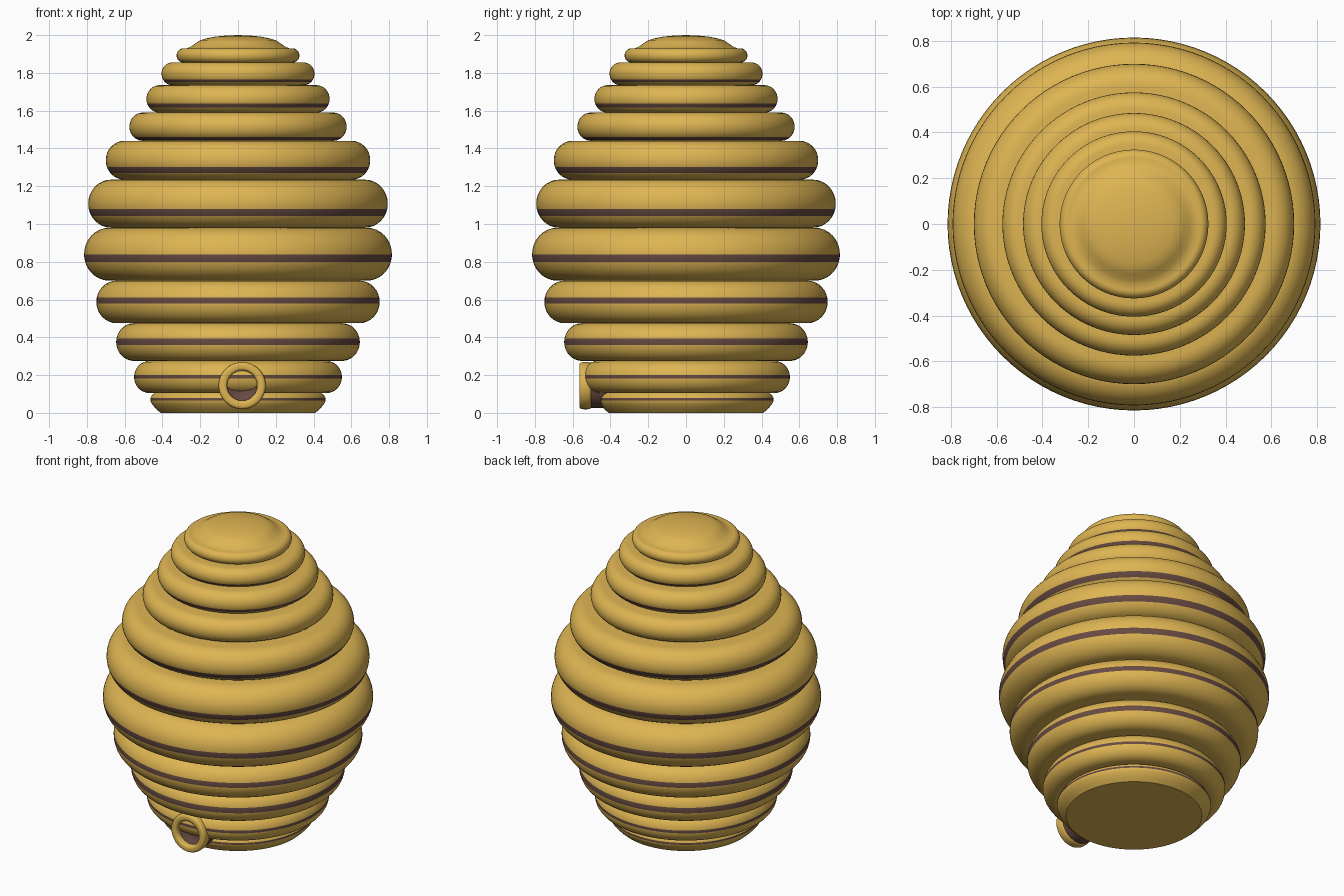
import bpy, bmesh, math

if "Cube" in bpy.data.objects:
    bpy.data.objects.remove(bpy.data.objects["Cube"])

def material(name, col):
    m = bpy.data.materials.new(name)
    m.diffuse_color = (*col, 1)
    m.use_nodes = True
    m.node_tree.nodes["Principled BSDF"].inputs["Base Color"].default_value = m.diffuse_color
    return m

STRAW = material("straw_gold", (0.73, 0.46, 0.085))
BROWN = material("dark_brown", (0.135, 0.068, 0.053))
SEG = 96

def lathe(name, profile, is_brown, axis="z", centre=(0, 0, 0), closed=False):
    """Spin (radius, height) points; is_brown(h) picks the band colour."""
    bm = bmesh.new()
    def place(r, h, k):
        a = 2 * math.pi * k / SEG
        if axis == "z":
            return (r * math.cos(a), r * math.sin(a), h)
        return (centre[0] + r * math.cos(a), h, centre[2] + r * math.sin(a))
    rows = []
    for r, h in profile:
        if r < 1e-6:
            rows.append([bm.verts.new(place(0, h, 0))] * SEG)
        else:
            rows.append([bm.verts.new(place(r, h, k)) for k in range(SEG)])
    n = len(rows)
    for i in range(n if closed else n - 1):
        a, b = rows[i], rows[(i + 1) % n]
        mid = (profile[i][1] + profile[(i + 1) % n][1]) / 2
        for k in range(SEG):
            j = (k + 1) % SEG
            vs = list(dict.fromkeys((a[k], a[j], b[j], b[k])))
            f = bm.faces.new(vs)
            f.material_index = 1 if is_brown(mid) else 0
    bmesh.ops.recalc_face_normals(bm, faces=bm.faces)
    me = bpy.data.meshes.new(name)
    bm.to_mesh(me)
    bm.free()
    ob = bpy.data.objects.new(name, me)
    bpy.context.collection.objects.link(ob)
    me.materials.append(STRAW)
    me.materials.append(BROWN)
    bpy.context.view_layer.objects.active = ob
    ob.select_set(True)
    bpy.ops.object.shade_smooth_by_angle(angle=math.radians(40))
    ob.select_set(False)
    return ob

# Straw coils: bottom z, top z, radius, stripe bottom, stripe top
COILS = [
    (0.105, 0.275, 0.55, 0.182, 0.2),
    (0.275, 0.475, 0.645, 0.36, 0.395),
    (0.475, 0.70, 0.75, 0.578, 0.61),
    (0.70, 0.98, 0.815, 0.80, 0.838),
    (0.98, 1.235, 0.793, 1.043, 1.08),
    (1.235, 1.44, 0.70, 1.27, 1.302),
    (1.44, 1.59, 0.575, 1.444, 1.46),
    (1.59, 1.735, 0.485, 1.617, 1.637),
    (1.735, 1.855, 0.405, 1.753, 1.766),
    (1.855, 1.93, 0.325, 0, 0),
]
# Base coil with flat underside
prof = [(0, 0), (0.41, 0), (0.43, 0.018), (0.455, 0.045), (0.464, 0.066),
        (0.464, 0.078), (0.455, 0.095), (0.44, 0.105)]
for z0, z1, R, s0, s1 in COILS:
    c, h = (z0 + z1) / 2, (z1 - z0) / 2
    a = h * 0.95
    zs = [c - h * math.cos(math.pi * i / 16) for i in range(17)]
    if s1:
        zs = [z for z in zs if z in (zs[0], zs[-1]) or not s0 - 0.003 < z < s1 + 0.003]
        zs += [s0, (s0 + s1) / 2, s1]
    for z in sorted(zs):
        t = max(0, 1 - ((z - c) / h) ** 2)
        prof.append((R - a + a * math.sqrt(t), z))
# Domed cap
prof += [(0.27, 1.93), (0.245, 1.942), (0.22, 1.96), (0.20, 1.973), (0.17, 1.982),
         (0.12, 1.992), (0.06, 1.998), (0, 2.0)]
stripes = [(0.066, 0.078)] + [(s[3], s[4]) for s in COILS if s[4]]
lathe("hive_body", prof, lambda z: any(a < z < b for a, b in stripes))

# Entrance rim: rounded gold ring facing the front
centre = (0.022, 0, 0.144)
rim = [(0.102 + 0.023 * math.copysign(abs(math.cos(t)) ** 0.6, math.cos(t)),
        -0.532 + 0.033 * math.copysign(abs(math.sin(t)) ** 0.6, math.sin(t)))
       for t in (2 * math.pi * (i + 0.5) / 20 for i in range(20))]
lathe("entrance_rim", rim, lambda h: False, "y", centre, True)

# Entrance hole: dark tube with a dished front
hole = [(0, -0.505), (0.04, -0.51), (0.065, -0.52), (0.085, -0.535),
        (0.118, -0.51), (0.118, -0.40), (0, -0.40)]
lathe("entrance_hole", hole, lambda h: True, "y", centre)
